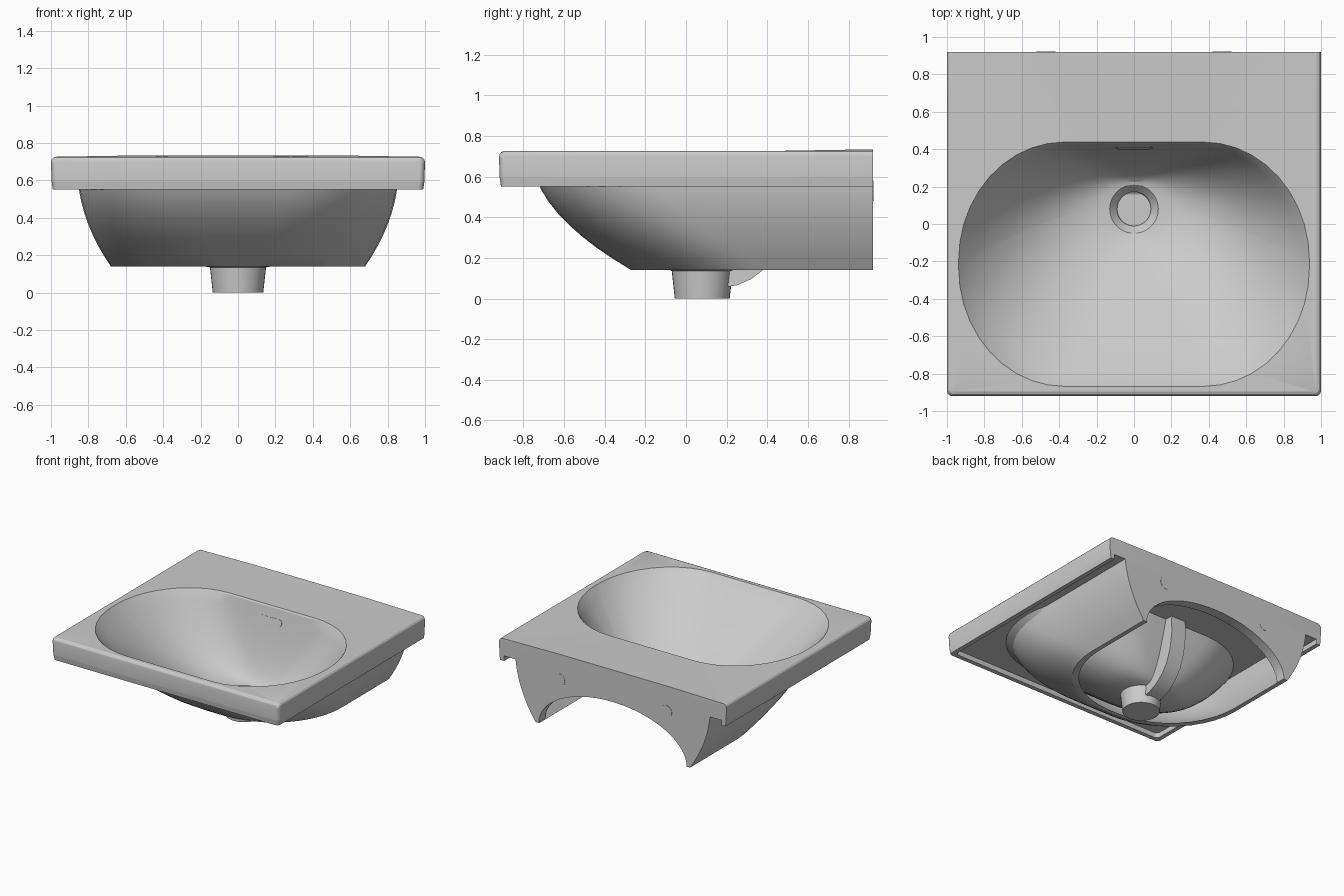
import bpy, bmesh, math
from mathutils import Vector, Matrix

cube = bpy.data.objects.get("Cube")
if cube:
    bpy.data.objects.remove(cube)

ceramic = bpy.data.materials.new("grey ceramic")
ceramic.use_nodes = True
COLOUR = (0.6, 0.6, 0.6, 1)
ceramic.diffuse_color = COLOUR
ceramic.node_tree.nodes["Principled BSDF"].inputs["Base Color"].default_value = COLOUR


def lerp(a, b, t):
    return a + (b - a) * t


def finish(bm, name, angle=30):
    bmesh.ops.remove_doubles(bm, verts=bm.verts, dist=0.0001)
    bmesh.ops.recalc_face_normals(bm, faces=bm.faces)
    mesh = bpy.data.meshes.new(name)
    bm.to_mesh(mesh)
    bm.free()
    mesh.materials.append(ceramic)
    ob = bpy.data.objects.new(name, mesh)
    bpy.context.collection.objects.link(ob)
    bpy.ops.object.select_all(action='DESELECT')
    ob.select_set(True)
    bpy.context.view_layer.objects.active = ob
    bpy.ops.object.shade_smooth_by_angle(angle=math.radians(angle))


def arc(cx, cy, rx, ry, start, n=10):
    angles = [math.radians(start + 90 * i / n) for i in range(n + 1)]
    return [(cx + rx * math.cos(a), cy + ry * math.sin(a)) for a in angles]


def subdivide_sides(corners, closed, m=4):
    """Join corner arcs with evenly divided straight sides."""
    pts = []
    for i, c in enumerate(corners):
        pts += c
        if closed or i < len(corners) - 1:
            a, b = c[-1], corners[(i + 1) % len(corners)][0]
            pts += [(lerp(a[0], b[0], j / m), lerp(a[1], b[1], j / m)) for j in range(1, m)]
    return pts


def ring(hx, y0, y1, z, front, back):
    """Rounded rectangle with elliptical corners."""
    (fx, fy), (bx, by) = front, back
    corners = [arc(hx - bx, y1 - by, bx, by, 0), arc(bx - hx, y1 - by, bx, by, 90),
               arc(fx - hx, y0 + fy, fx, fy, 180), arc(hx - fx, y0 + fy, fx, fy, 270)]
    return [(x, y, z) for x, y in subdivide_sides(corners, True)]


def u_path(hx, y0, z, rx, ry, back=0.92):
    """Open U: two straight sides and a rounded front."""
    corners = [[(-hx, back)], arc(rx - hx, y0 + ry, rx, ry, 180),
               arc(hx - rx, y0 + ry, rx, ry, 270), [(hx, back)]]
    return [(x, y, z) for x, y in subdivide_sides(corners, False, 8)]


def loft(name, rows, around, loop_rows, angle=30):
    """Skin rows of points; cap the two open ends."""
    bm = bmesh.new()
    grid = [[bm.verts.new(p) for p in row] for row in rows]
    nr, nc = len(grid), len(grid[0])
    for i in range(nr if loop_rows else nr - 1):
        a, b = grid[i], grid[(i + 1) % nr]
        for j in range(nc if around else nc - 1):
            k = (j + 1) % nc
            bm.faces.new((a[j], a[k], b[k], b[j]))
    if around:
        bm.faces.new(grid[0])
        bm.faces.new(grid[-1])
    else:
        bm.faces.new([r[0] for r in grid])
        bm.faces.new([r[-1] for r in grid])
    finish(bm, name, angle)


def prism(name, outline, axis, depth, matrix=Matrix()):
    """Extrude a closed outline along an axis."""
    bm = bmesh.new()
    face = bm.faces.new([bm.verts.new(p) for p in outline])
    out = bmesh.ops.extrude_face_region(bm, geom=[face])
    new = [v for v in out["geom"] if isinstance(v, bmesh.types.BMVert)]
    bmesh.ops.translate(bm, verts=new, vec=Vector(axis) * depth)
    bmesh.ops.transform(bm, matrix=matrix, verts=bm.verts)
    finish(bm, name)


# Basin: drain tube, hull, deck and bowl as one closed skin
DRAIN_Y = 0.08


def circle(r, z):
    return ring(r, DRAIN_Y - r, DRAIN_Y + r, z, (r, r), (r, r))


def bowl_ring(u, grow=0, drop=0):
    hx = lerp(0.13, 0.93, u) + grow
    y0 = lerp(-0.05, -0.86, u ** 1.45) - grow / 2
    y1 = lerp(0.21, 0.43, u) + grow
    r = (hx * lerp(1, 0.6, u ** 0.6), (y1 - y0) / 2 * lerp(1, 0.98, u))
    return ring(hx, y0, y1, 0.17 + 0.545 * u ** 1.8 - drop, r, r)


def deck_ring(inset, z, r=0.03):
    pts = ring(1 - inset, -0.92 + inset, 0.92, z, (r, r), (0.001, 0.001))
    return [(x, y, z + (0.008 if y > 0.9 and abs(x) < 0.8 and z > 0.72 else 0))
            for x, y, z in pts]


rows = [circle(0.135, 0), circle(0.15, 0.135)]
rows += [bowl_ring(0.1 + 0.08 * i, 0.03, 0.03) for i in range(11)]
rows += [deck_ring(0.004, 0.59), deck_ring(0, 0.695), deck_ring(0.003, 0.709),
         deck_ring(0.011, 0.72), deck_ring(0.025, 0.726)]
lip = (0.565, 0.635)
rows += [ring(0.938, -0.868, 0.438, 0.726, lip, lip)]
rows += [bowl_ring(1 - i / 14) for i in range(15)]
rows += [circle(0.095, 0.13), circle(0.09, 0.11)]
loft("basin", rows, True, False, 18)

# Skirt hanging under the deck on the front and sides
loft("deck_skirt", [u_path(1 - i, -0.92 + i, z, 0.03, 0.03)
                    for i, z in ((0.004, 0.59), (0.01, 0.55), (0.045, 0.55), (0.045, 0.59))],
     False, True)


# Outer shell below the deck, open at the back and bottom
def shell_x(z):
    t = (z - 0.14) / 0.41
    return 0.68 + 0.28 * t - 0.11 * t * t


def shell_row(z, inset):
    t = (z - 0.14) / 0.41
    return u_path(shell_x(z) - inset, -0.27 - 0.7 * t + 0.25 * t * t + inset, z,
                  lerp(0.6, 0.55, t), 0.6)


levels = [0.14 + 0.45 * i / 8 for i in range(9)]
loft("outer_shell", [shell_row(z, 0) for z in reversed(levels)]
     + [shell_row(z, lerp(0.035, 0.012, i / 8)) for i, z in enumerate(levels)], False, True)

# Back panel with an arched cutout
side = [(shell_x(z), 0.84, z) for z in levels]
arch = [(0.65 * math.cos(a), 0.84, 0.14 + 0.34 * math.sin(a))
        for a in (math.pi * i / 28 for i in range(29))]
prism("back_panel", side + [(-x, y, z) for x, y, z in reversed(side)] + arch[::-1],
      (0, 1, 0), 0.08)

# Overflow channel from the bowl's back wall to the drain
channel = [(0.44, 0.6), (0.5, 0.6), (0.505, 0.46), (0.485, 0.33), (0.445, 0.22),
           (0.385, 0.145), (0.32, 0.095), (0.25, 0.065), (0.17, 0.052), (0.12, 0.052),
           (0.14, 0.1), (0.19, 0.13), (0.24, 0.16), (0.31, 0.25), (0.38, 0.41)]
prism("overflow_channel", [(-0.065, y, z) for y, z in channel], (1, 0, 0), 0.13)


# Overflow slot and mounting hole covers
def capsule(half, r):
    pts = []
    for start, cx in ((270, half), (0, half), (90, -half), (180, -half)):
        pts += arc(cx, 0, r, r, start)[:-1]
    return [(x, 0, z) for x, z in pts]


prism("overflow_slot", capsule(0.075, 0.025), (0, 1, 0), 0.008,
      Matrix.Translation((0, 0.405, 0.62)) @ Matrix.Rotation(math.radians(-14), 4, 'X'))
for name, x in (("left_mounting_hole", 0.47), ("right_mounting_hole", -0.47)):
    prism(name, capsule(0, 0.05), (0, 1, 0), 0.004, Matrix.Translation((x, 0.918, 0.53)))
